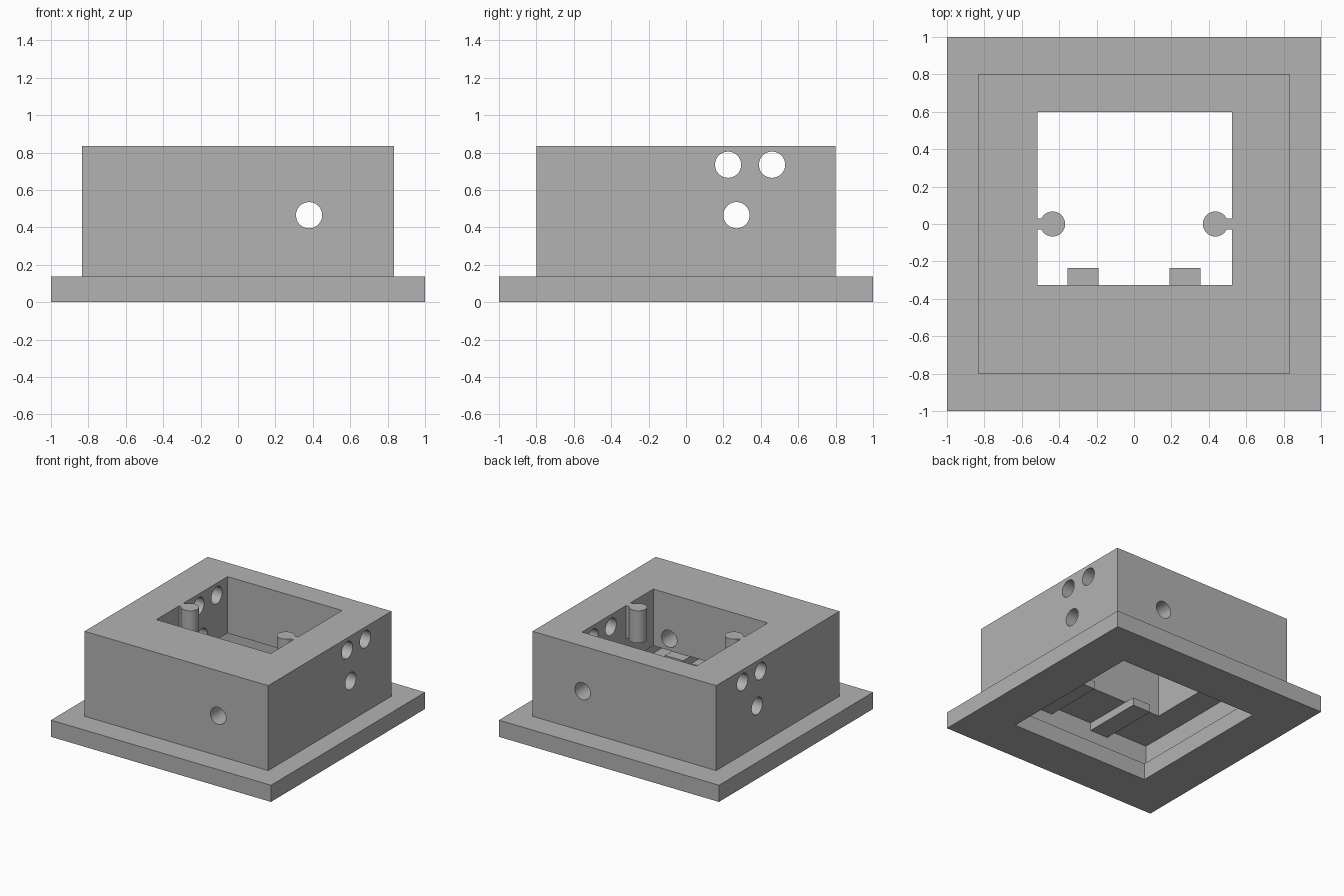
import bpy
import math

if "Cube" in bpy.data.objects:
    bpy.data.objects.remove(bpy.data.objects["Cube"])

grey = bpy.data.materials.new("plain_grey")
grey.diffuse_color = (0.45, 0.45, 0.45, 1)
grey.use_nodes = True
grey.node_tree.nodes["Principled BSDF"].inputs["Base Color"].default_value = grey.diffuse_color

FLANGE_TOP, CEILING, TOP = 0.137, 0.37, 0.835


def box(name, x0, x1, y0, y1, z0, z1):
    bpy.ops.mesh.primitive_cube_add(size=1, location=((x0 + x1) / 2, (y0 + y1) / 2, (z0 + z1) / 2))
    ob = bpy.context.object
    ob.name = name
    ob.scale = (x1 - x0, y1 - y0, z1 - z0)
    bpy.ops.object.transform_apply(location=False, rotation=False, scale=True)
    ob.data.materials.append(grey)
    return ob


def rod(name, radius, depth, loc, rot=(0, 0, 0)):
    bpy.ops.mesh.primitive_cylinder_add(vertices=48, radius=radius, depth=depth, location=loc, rotation=rot)
    ob = bpy.context.object
    ob.name = name
    ob.data.materials.append(grey)
    return ob


def combine(target, others, operation):
    for other in others:
        mod = target.modifiers.new("bool", 'BOOLEAN')
        mod.operation = operation
        mod.solver = 'EXACT'
        mod.object = other
        bpy.context.view_layer.objects.active = target
        bpy.ops.object.modifier_apply(modifier=mod.name)
        bpy.data.objects.remove(other, do_unlink=True)


def smooth(ob):
    bpy.ops.object.select_all(action='DESELECT')
    ob.select_set(True)
    bpy.context.view_layer.objects.active = ob
    bpy.ops.object.shade_smooth_by_angle(angle=math.radians(30))


# base flange with a square opening
flange = box("base_flange", -1, 1, -1, 1, 0, FLANGE_TOP)
combine(flange, [box("cut", -0.635, 0.635, -0.635, 0.635, -0.1, 0.3)], 'DIFFERENCE')

# housing: wide lower cavity, narrower upper window, cross-drilled holes
housing = box("housing", -0.835, 0.835, -0.8, 0.8, FLANGE_TOP, TOP)
cutters = [
    box("cut", -0.735, 0.735, -0.735, 0.735, 0, CEILING),
    box("cut", -0.515, 0.525, -0.325, 0.6, 0.25, 1),
    rod("cut", 0.07, 3, (0.38, 0, 0.465), (math.pi / 2, 0, 0)),
]
for y, z in ((0.225, 0.735), (0.46, 0.735), (0.27, 0.465)):
    cutters.append(rod("cut", 0.07, 3, (0, y, z), (0, math.pi / 2, 0)))
combine(housing, cutters, 'DIFFERENCE')
smooth(housing)

for side, label in ((-1, "left"), (1, "right")):
    # round post joined to the side wall by a narrow web
    post = rod(label + "_post", 0.067, TOP - 0.57, (side * 0.435, 0, (TOP + 0.57) / 2))
    wall = -0.515 if side < 0 else 0.525
    web = box("web", min(wall, side * 0.43), max(wall, side * 0.43), -0.03, 0.03, 0.57, TOP)
    combine(post, [web], 'UNION')
    smooth(post)
    # support bar under the ceiling, its end showing in the window
    xs = sorted((side * 0.19, side * 0.355))
    box(label + "_support_bar", xs[0], xs[1], -0.735, -0.235, 0.305, CEILING)
